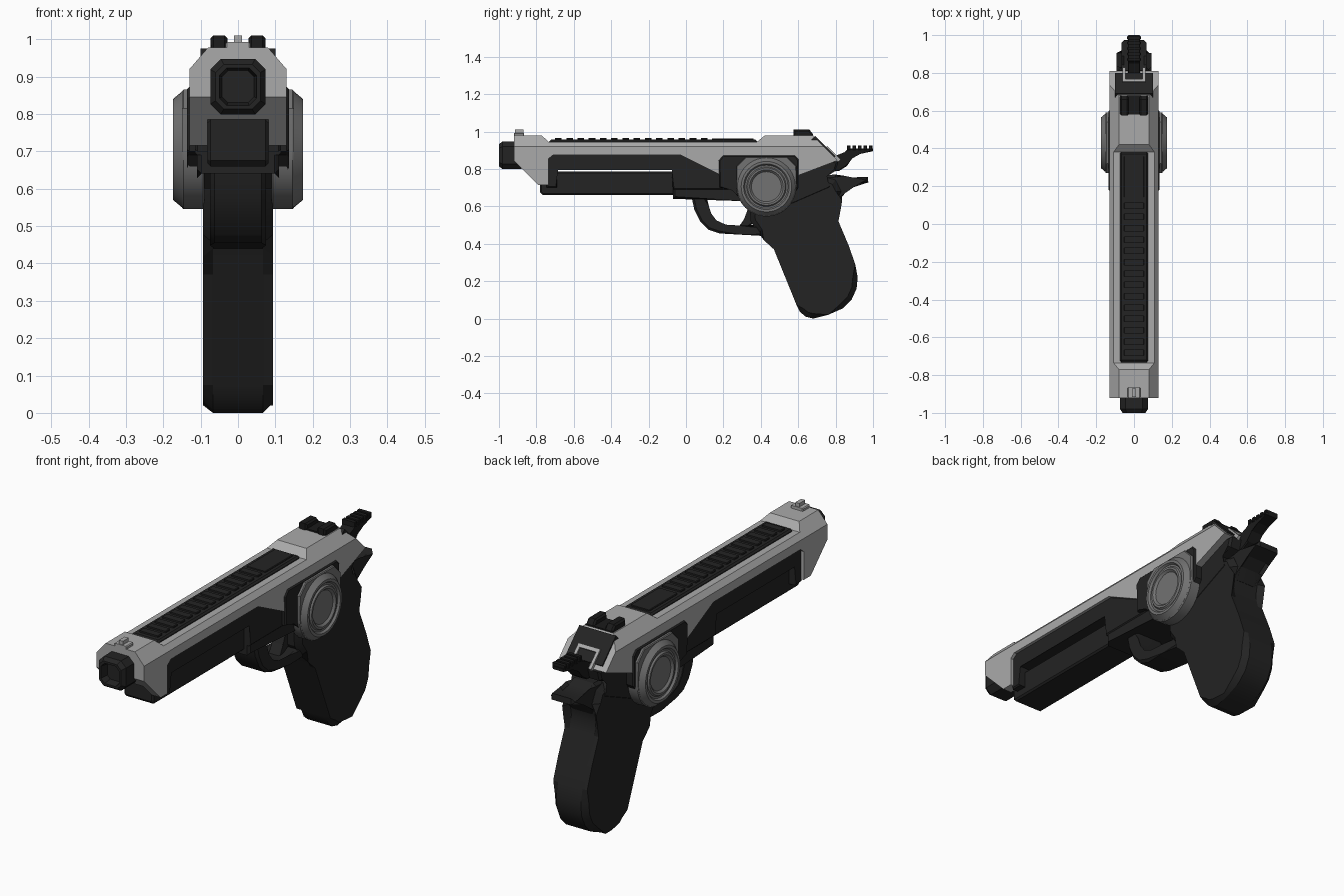
import bpy, bmesh, math
from mathutils import Vector

if "Cube" in bpy.data.objects:
    bpy.data.objects.remove(bpy.data.objects["Cube"])


def material(name, v):
    m = bpy.data.materials.new(name)
    m.diffuse_color = (v, v, v, 1)
    m.use_nodes = True
    m.node_tree.nodes["Principled BSDF"].inputs["Base Color"].default_value = m.diffuse_color
    return m


LIGHT = material("light_grey", 0.40)
MID = material("mid_grey", 0.17)
DARK = material("charcoal", 0.017)
BLACK = material("near_black", 0.011)


def finish(name, bm, mat):
    bmesh.ops.recalc_face_normals(bm, faces=bm.faces)
    me = bpy.data.meshes.new(name)
    bm.to_mesh(me)
    bm.free()
    me.materials.append(mat)
    ob = bpy.data.objects.new(name, me)
    bpy.context.collection.objects.link(ob)
    return ob


def prism_bm(pts, x0, x1, bevel=0.0):
    """Side profile (y, z) extruded from x0 to x1, with chamfered side faces."""
    bm = bmesh.new()
    a = [bm.verts.new((x0, y, z)) for y, z in pts]
    b = [bm.verts.new((x1, y, z)) for y, z in pts]
    caps = [bm.faces.new(a), bm.faces.new(b[::-1])]
    n = len(pts)
    for i in range(n):
        j = (i + 1) % n
        bm.faces.new((a[i], b[i], b[j], a[j]))
    if bevel:
        edges = list({e for f in caps for e in f.edges})
        bmesh.ops.bevel(bm, geom=edges, offset=bevel, segments=1,
                        affect='EDGES', clamp_overlap=True)
    return bm


def prism(name, pts, x0, x1, mat, bevel=0.0):
    return finish(name, prism_bm(pts, x0, x1, bevel), mat)


def sym(name, pts, w, mat, bevel=0.0):
    return prism(name, pts, -w, w, mat, bevel)


def box(y0, y1, z0, z1):
    return [(y0, z0), (y1, z0), (y1, z1), (y0, z1)]


def lathe(name, prof, cy, cz, side, mat, n=40):
    """Profile (radius, x) turned around an axis along x."""
    bm = bmesh.new()
    rings = []
    for r, x in prof:
        rings.append([bm.verts.new((side * x, cy + r * math.cos(2 * math.pi * i / n),
                                    cz + r * math.sin(2 * math.pi * i / n))) for i in range(n)])
    for p, q in zip(rings, rings[1:]):
        for i in range(n):
            j = (i + 1) % n
            bm.faces.new((p[i], p[j], q[j], q[i]))
    bm.faces.new(rings[0])
    bm.faces.new(rings[-1])
    return finish(name, bm, mat)


# Slide: side profile, chamfered along both top edges
slide_pts = [(-0.92, 0.845), (-0.92, 0.978), (-0.77, 0.978), (-0.735, 0.945), (0.38, 0.945),
             (0.42, 0.978), (0.68, 0.978), (0.81, 0.845), (0.60, 0.765), (0.19, 0.765),
             (-0.03, 0.875), (-0.71, 0.875), (-0.735, 0.855), (-0.735, 0.715), (-0.79, 0.715)]
bm = prism_bm(slide_pts, -0.13, 0.13)
for s in (1, -1):
    res = bmesh.ops.bisect_plane(bm, geom=bm.verts[:] + bm.edges[:] + bm.faces[:],
                                 plane_co=(s * 0.13, 0, 0.92),
                                 plane_no=Vector((s * 0.058, 0, 0.05)).normalized(),
                                 clear_outer=True)
    bmesh.ops.holes_fill(bm, edges=[e for e in bm.edges if e.is_boundary], sides=0)
slide = finish("slide", bm, LIGHT)

# Notch in the slide nose for the frame
cutter = sym("nose_cutter", box(-1.0, -0.70, 0.60, 0.785), 0.082, LIGHT)
cutter.hide_render = True
mod = slide.modifiers.new("notch", 'BOOLEAN')
mod.object = cutter
mod.operation = 'DIFFERENCE'
mod.solver = 'EXACT'
bpy.context.view_layer.objects.active = slide
bpy.ops.object.modifier_apply(modifier="notch")
bpy.data.objects.remove(cutter)

# Barrel with octagonal muzzle and shallow bore
def octagon(w, c, y):
    return [(x, y, 0.873 + z) for x, z in
            ((-w, -w + c), (-w + c, -w), (w - c, -w), (w, -w + c),
             (w, w - c), (w - c, w), (-w + c, w), (-w, w - c))]


bm = bmesh.new()
rings = [[bm.verts.new(p) for p in octagon(*a)] for a in
         ((0.074, 0.028, -0.88), (0.074, 0.028, -0.98), (0.06, 0.022, -1.0),
          (0.05, 0.02, -1.0), (0.043, 0.016, -0.96))]
for p, q in zip(rings, rings[1:]):
    for i in range(8):
        j = (i + 1) % 8
        bm.faces.new((p[i], p[j], q[j], q[i]))
bm.faces.new(rings[0])
bm.faces.new(rings[-1])
finish("barrel", bm, DARK)

# Ribbed top rail
sym("top_rail", [(-0.75, 0.93), (-0.72, 0.957), (0.37, 0.957), (0.40, 0.93)], 0.075, DARK, 0.008)
for i in range(14):
    y = -0.70 + 0.06 * i
    sym("rail_rib", box(y, y + 0.035, 0.95, 0.965), 0.052, DARK, 0.003)
sym("rail_end_rib", box(0.14, 0.36, 0.95, 0.963), 0.052, DARK, 0.003)

# Sights
sym("front_sight_base", box(-0.92, -0.865, 0.97, 0.992), 0.034, LIGHT, 0.004)
sym("front_sight_post", box(-0.915, -0.87, 0.98, 1.01), 0.011, LIGHT)
sym("rear_sight_base", box(0.58, 0.68, 0.965, 0.985), 0.073, BLACK)
for s in (1, -1):
    prism("rear_sight_ear", [(0.575, 0.97), (0.575, 1.01), (0.66, 1.01), (0.68, 0.985), (0.68, 0.97)],
          s * 0.028, s * 0.074, BLACK, 0.008)

# Sloped rear plate with a light U-shaped hammer surround
def slope(a, b, t):
    p = lambda d, h: (0.68 + 0.13 * d + h, 0.978 - 0.13 * d + h)
    return [p(a, -0.02), p(a, t), p(b, t), p(b, -0.02)]


sym("rear_plate", slope(0.05, 0.88, 0.004), 0.10, DARK)
sym("hammer_surround_top", slope(0.50, 0.60, 0.010), 0.06, LIGHT)
for s in (1, -1):
    prism("hammer_surround_side", slope(0.50, 1.06, 0.010), s * 0.045, s * 0.06, LIGHT)

# Frame
sym("frame_upper", [(-0.745, 0.70), (-0.745, 0.85), (-0.72, 0.89), (0.0, 0.89), (0.25, 0.80),
                    (0.25, 0.69), (-0.07, 0.69), (-0.07, 0.80), (-0.69, 0.80), (-0.69, 0.70)],
    0.115, DARK, 0.006)
sym("frame_lower", [(-0.78, 0.675), (-0.78, 0.785), (0.1, 0.785), (0.1, 0.66), (-0.765, 0.66)],
    0.081, DARK, 0.008)
sym("trigger_block", [(-0.07, 0.64), (-0.07, 0.81), (0.30, 0.81), (0.50, 0.72), (0.50, 0.60), (0.30, 0.64)],
    0.11, DARK, 0.012)
sym("side_plate", [(0.18, 0.70), (0.175, 0.845), (0.20, 0.873), (0.58, 0.873), (0.602, 0.85),
                   (0.602, 0.70), (0.53, 0.60), (0.33, 0.60), (0.25, 0.69)], 0.136, DARK, 0.006)
sym("frame_rear", [(0.55, 0.60), (0.55, 0.80), (0.78, 0.845), (0.815, 0.84), (0.80, 0.79),
                   (0.74, 0.765), (0.78, 0.70)], 0.095, DARK, 0.01)

# Grip with tang
sym("grip", [(0.34, 0.62), (0.345, 0.52), (0.39, 0.455), (0.435, 0.44), (0.47, 0.37), (0.59, 0.075),
             (0.61, 0.035), (0.64, 0.01), (0.68, 0.0), (0.76, 0.02), (0.84, 0.055), (0.885, 0.10),
             (0.912, 0.16), (0.918, 0.22), (0.905, 0.29), (0.87, 0.39), (0.815, 0.52), (0.80, 0.58),
             (0.81, 0.64), (0.83, 0.68), (0.80, 0.74), (0.72, 0.765), (0.50, 0.70)], 0.093, DARK, 0.026)
sym("grip_tang", [(0.72, 0.66), (0.81, 0.62), (0.84, 0.68), (0.89, 0.715), (0.975, 0.728),
                  (0.972, 0.758), (0.89, 0.74), (0.84, 0.75), (0.80, 0.77), (0.72, 0.765)],
    0.066, DARK, 0.014)

# Trigger guard and trigger
sym("trigger_guard", [(0.03, 0.65), (0.045, 0.58), (0.075, 0.52), (0.12, 0.475), (0.18, 0.455),
                      (0.30, 0.448), (0.44, 0.44), (0.44, 0.50), (0.36, 0.50), (0.29, 0.485),
                      (0.21, 0.49), (0.155, 0.515), (0.125, 0.555), (0.11, 0.60), (0.11, 0.65)],
    0.075, DARK, 0.012)
sym("trigger", [(0.35, 0.65), (0.335, 0.58), (0.31, 0.53), (0.275, 0.48), (0.31, 0.48),
                (0.38, 0.52), (0.42, 0.65)], 0.03, DARK, 0.006)

# Hammer with ribbed spur
sym("hammer", [(0.74, 0.78), (0.82, 0.79), (0.86, 0.815), (0.885, 0.86), (0.93, 0.885), (1.0, 0.895),
               (1.0, 0.91), (0.87, 0.91), (0.85, 0.885), (0.80, 0.865), (0.74, 0.87)], 0.033, BLACK, 0.005)
for i in range(5):
    y = 0.862 + i * 0.029
    sym("hammer_rib", box(y, y + 0.018, 0.90, 0.925), 0.036, BLACK, 0.003)

# Round side dials
cy, cz, r = 0.43, 0.705, 0.16
dial = [(cy + r * math.cos(a), cz + r * math.sin(a))
        for a in (math.pi * (1 + i / 16) for i in range(17))]
dial += [(cy + r, 0.815), (cy + 0.11, 0.865), (cy - 0.11, 0.865), (cy - r, 0.815)]
for s in (1, -1):
    prism("dial_body", dial, s * 0.09, s * 0.15, MID, 0.004)
    lathe("dial_face", [(0.155, 0.14), (0.155, 0.15), (0.135, 0.174), (0.122, 0.174), (0.115, 0.164),
                        (0.106, 0.164), (0.10, 0.172), (0.09, 0.172), (0.08, 0.162)], cy, cz, s, MID)

# Smooth gentle curves, keep hard edges
bpy.ops.object.select_all(action='DESELECT')
for ob in bpy.context.scene.objects:
    if ob.name.startswith(("grip", "dial", "trigger_guard")):
        ob.select_set(True)
        bpy.context.view_layer.objects.active = ob
bpy.ops.object.shade_smooth_by_angle(angle=math.radians(25))
